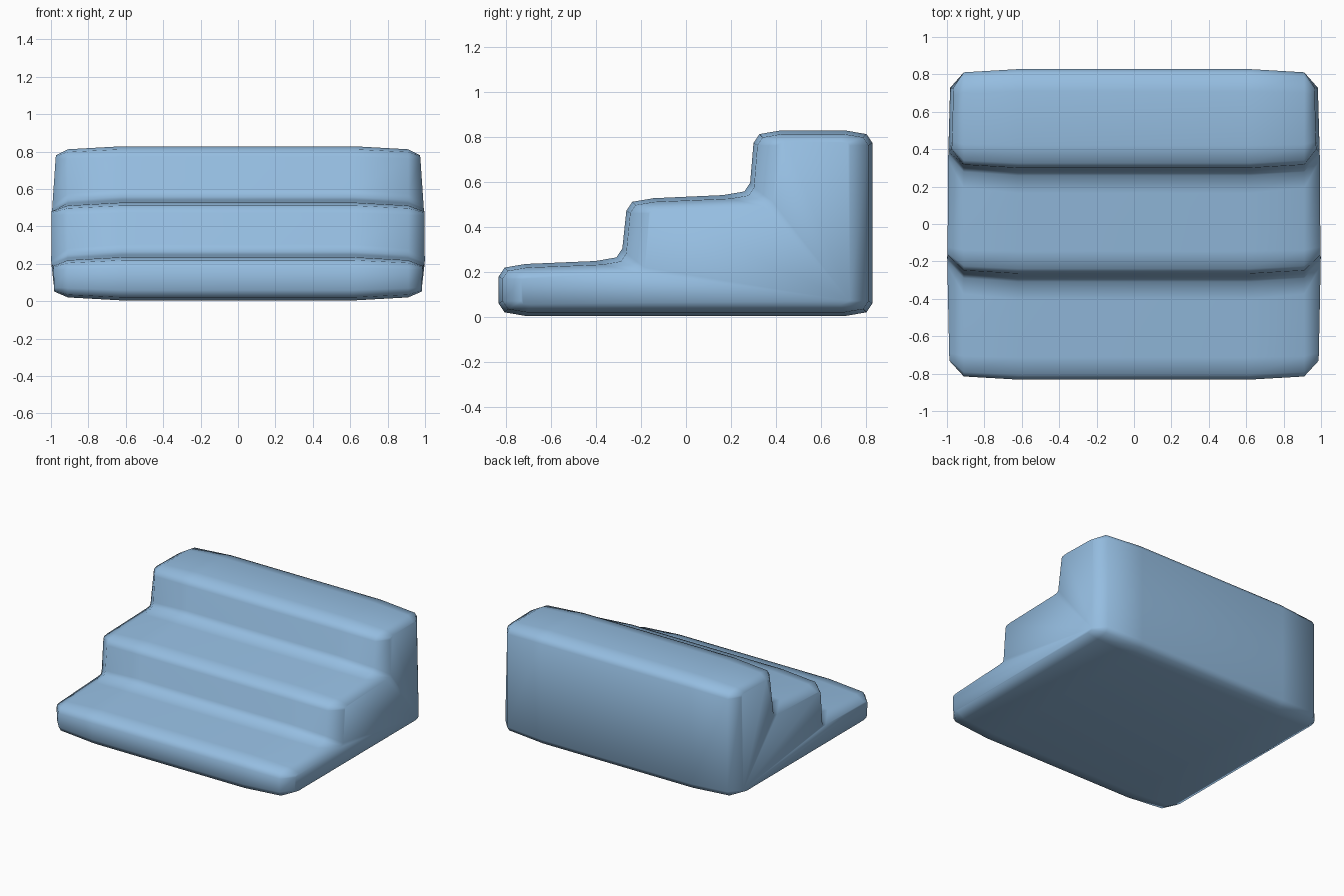
import bpy, bmesh

if "Cube" in bpy.data.objects:
    bpy.data.objects.remove(bpy.data.objects["Cube"])

# corners of the stair profile: y, z, direction of the level edge, of the upright edge
CORNERS = [
    (-0.832, 0.004, 1, 1),
    (-0.832, 0.235, 1, -1),
    (-0.283, 0.248, -1, 1),
    (-0.265, 0.527, 1, -1),
    (0.285, 0.541, -1, 1),
    (0.300, 0.828, 1, -1),
    (0.828, 0.828, -1, -1),
    (0.828, 0.004, -1, 1),
]


def profile(inset_y, inset_z, k):
    """Rounded stair outline, moved inwards; k scales the corner rounding."""
    pts = []
    for i, (y, z, sy, sz) in enumerate(CORNERS):
        y += inset_y if i < 6 else -inset_y
        z += inset_z if i in (0, 7) else -inset_z
        corner = [(y + 0.12 * k * sy, z),
                  (y + 0.026 * k * sy, z + 0.016 * k * sz),
                  (y, z + 0.055 * k * sz)]
        pts += corner if i % 2 == 0 else corner[::-1]
    return pts


def bulge(y, z):
    """The side walls swell gently towards their middle."""
    return 1.0 - 0.014 * (y / 0.8) ** 2 - 0.022 * ((z - 0.3) / 0.47) ** 2


bm = bmesh.new()
rings = []
for side in (-1, 1):
    half = [[bm.verts.new((side * 0.62, y, z)) for y, z in profile(0, 0, 1)],
            [bm.verts.new((side * 0.91, y, z)) for y, z in profile(0.017, 0.016, 0.9)],
            [bm.verts.new((side * bulge(y, z), y, z)) for y, z in profile(0.1, 0.048, 0.35)]]
    bm.faces.new(half[2])  # side wall
    rings += half[::-1] if side < 0 else half

# skin between the cross-sections
for a, b in zip(rings, rings[1:]):
    n = len(a)
    for i in range(n):
        j = (i + 1) % n
        bm.faces.new((a[i], a[j], b[j], b[i]))
bmesh.ops.recalc_face_normals(bm, faces=bm.faces)
for f in bm.faces:
    f.smooth = True

mesh = bpy.data.meshes.new("cushioned_steps")
bm.to_mesh(mesh)
bm.free()
steps = bpy.data.objects.new("cushioned_steps", mesh)
bpy.context.collection.objects.link(steps)

blue = bpy.data.materials.new("soft_blue")
blue.diffuse_color = (0.30, 0.51, 0.75, 1)
blue.use_nodes = True
blue.node_tree.nodes["Principled BSDF"].inputs["Base Color"].default_value = blue.diffuse_color
mesh.materials.append(blue)
